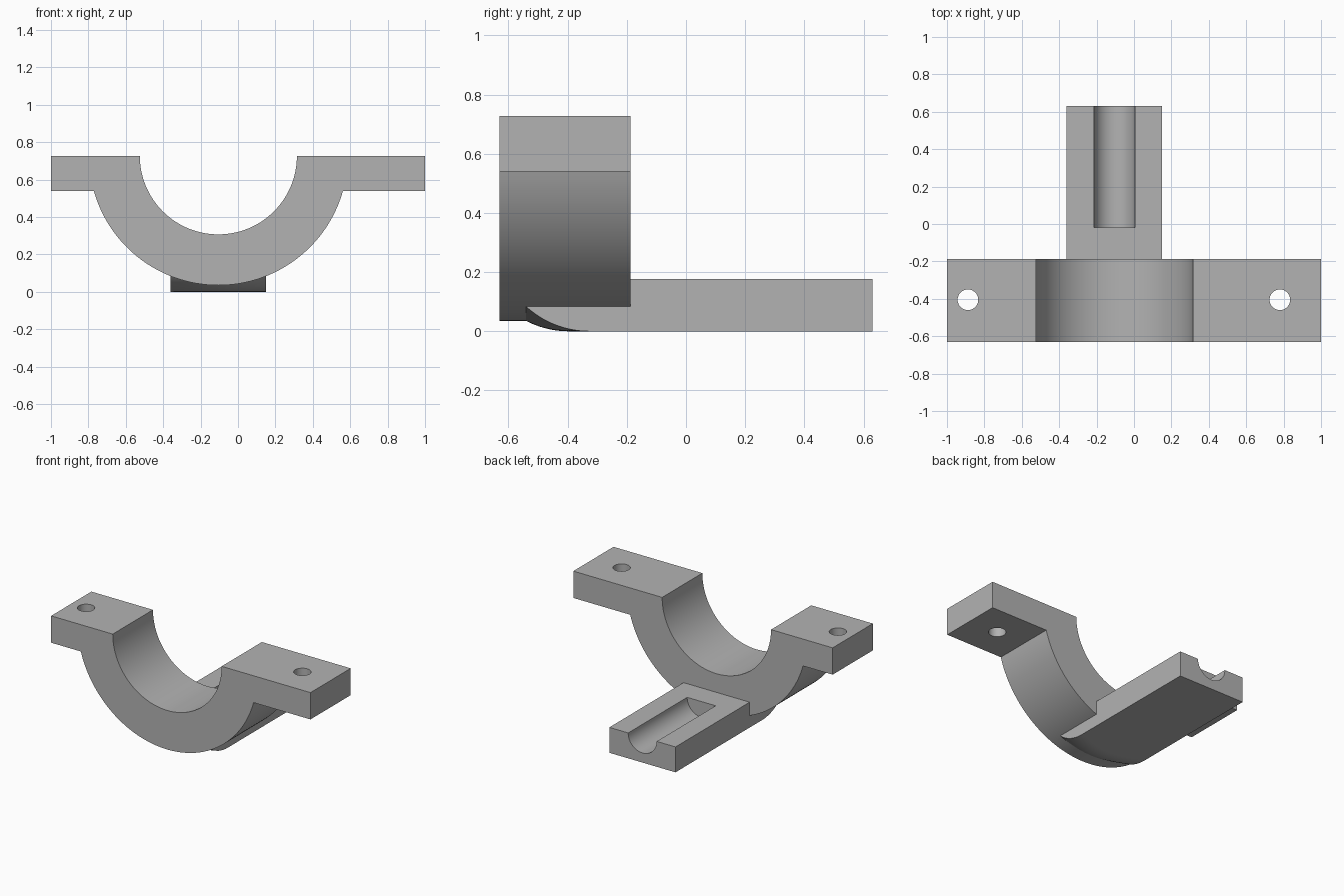
import bpy, bmesh
from math import sin, cos, pi, asin, sqrt

cube = bpy.data.objects.get("Cube")
if cube:
    bpy.data.objects.remove(cube, do_unlink=True)

grey = bpy.data.materials.new("plain grey")
grey.use_nodes = True
colour = (0.45, 0.45, 0.45, 1)
grey.diffuse_color = colour
grey.node_tree.nodes["Principled BSDF"].inputs["Base Color"].default_value = colour

CX, TOP, EAR = -0.105, 0.727, 0.54        # saddle axis, top and ear underside
INNER, OUTER = 0.42, 0.692
FRONT, REAR, BACK = -0.63, -0.187, 0.63
TONGUE_HALF, TONGUE_TOP = 0.255, 0.177
NOSE, NOSE_R = -0.54, 0.316


def loft(name, sections):
    """Solid skinned through cross-sections with equal point counts."""
    bm = bmesh.new()
    rings = [[bm.verts.new(p) for p in s] for s in sections]
    n = len(rings[0])
    for a, b in zip(rings, rings[1:]):
        for i in range(n):
            j = (i + 1) % n
            bm.faces.new((a[i], a[j], b[j], b[i]))
    bm.faces.new(rings[0][::-1])
    bm.faces.new(rings[-1])
    bmesh.ops.recalc_face_normals(bm, faces=bm.faces[:])
    mesh = bpy.data.meshes.new(name)
    bm.to_mesh(mesh)
    bm.free()
    mesh.materials.append(grey)
    ob = bpy.data.objects.new(name, mesh)
    bpy.context.collection.objects.link(ob)
    return ob


def arc(r, a0, a1, n):
    steps = [a0 + (a1 - a0) * i / n for i in range(n + 1)]
    return [(CX + r * cos(a), TOP + r * sin(a)) for a in steps]


def boolean(ob, other, operation):
    mod = ob.modifiers.new(operation.lower(), "BOOLEAN")
    mod.operation, mod.solver, mod.object = operation, "EXACT", other
    bpy.ops.object.select_all(action="DESELECT")
    bpy.context.view_layer.objects.active = ob
    ob.select_set(True)
    bpy.ops.object.modifier_apply(modifier=mod.name)
    bpy.data.objects.remove(other, do_unlink=True)


def cylinder(name, radius, depth, location, rotation=(0, 0, 0)):
    bpy.ops.mesh.primitive_cylinder_add(vertices=64, radius=radius, depth=depth,
                                        location=location, rotation=rotation)
    ob = bpy.context.object
    ob.name, ob.hide_render = name, True
    ob.data.materials.append(grey)
    return ob


# Half-ring saddle with two ears
dip = asin((TOP - EAR) / OUTER)
profile = [(-1, TOP), (-1, EAR)]
profile += arc(OUTER, pi + dip, 2 * pi - dip, 72)
profile += [(1, EAR), (1, TOP)]
profile += arc(INNER, 2 * pi, pi, 64)
bracket = loft("saddle_bracket", [[(x, y, z) for x, z in profile] for y in (FRONT, REAR)])

# Tongue whose rounded nose runs up into the saddle underside
sections = []
for i in range(33):
    dx = TONGUE_HALF * (i / 16 - 1)
    h = TOP - sqrt(OUTER ** 2 - dx ** 2)
    run = sqrt(2 * NOSE_R * h - h * h)
    sweep = asin(run / NOSE_R) + 0.01
    nose = []
    for k in range(17):
        a = sweep * (1 - k / 16)
        nose.append((NOSE + run - NOSE_R * sin(a), NOSE_R * (1 - cos(a))))
    outline = nose + [(BACK, 0), (BACK, TONGUE_TOP), (NOSE, TONGUE_TOP)]
    sections.append([(CX + dx, y, z) for y, z in outline])
tongue = loft("tongue", sections)
boolean(bracket, tongue, "UNION")

# Half-round groove in the tongue
groove = cylinder("groove_cutter", 0.11, 1, (CX, 0.48, TONGUE_TOP), (pi / 2, 0, 0))
boolean(bracket, groove, "DIFFERENCE")

# Bolt holes through the ears
for x in (-0.888, 0.78):
    boolean(bracket, cylinder("bolt_hole_cutter", 0.055, 0.5, (x, -0.405, 0.63)), "DIFFERENCE")

# Merge flat areas, then smooth only the curved ones
bm = bmesh.new()
bm.from_mesh(bracket.data)
bmesh.ops.remove_doubles(bm, verts=bm.verts[:], dist=0.0002)
bmesh.ops.dissolve_limit(bm, angle_limit=0.002, verts=bm.verts[:], edges=bm.edges[:])
bm.to_mesh(bracket.data)
bm.free()
bpy.ops.object.select_all(action="DESELECT")
bpy.context.view_layer.objects.active = bracket
bracket.select_set(True)
bpy.ops.object.shade_smooth_by_angle(angle=0.35)
